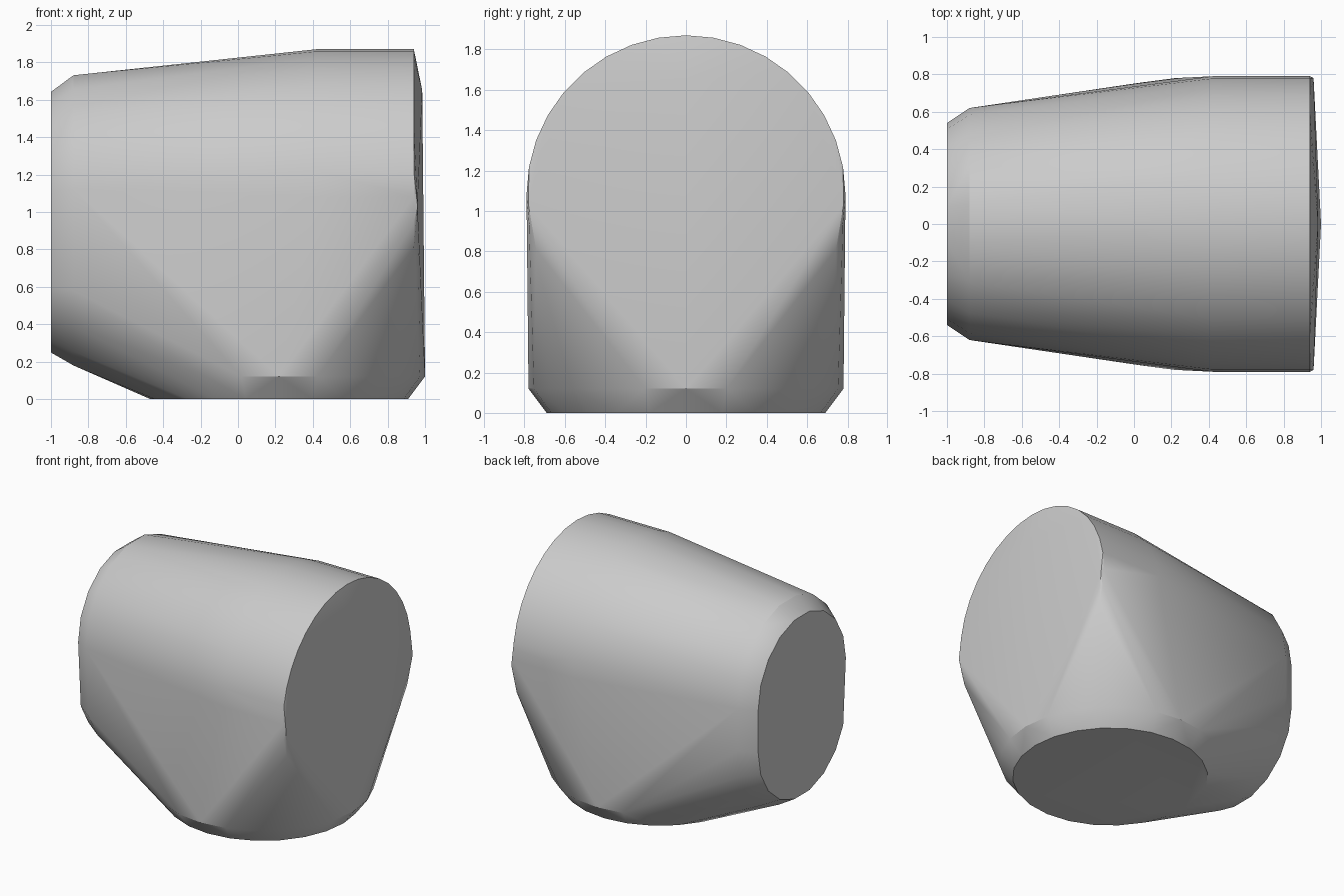
import bpy, bmesh
from math import sin, cos, pi, radians

cube = bpy.data.objects.get("Cube")
if cube:
    bpy.data.objects.remove(cube, do_unlink=True)

grey = bpy.data.materials.new("plain grey")
grey.use_nodes = True
colour = (0.6, 0.6, 0.6, 1)
grey.diffuse_color = colour
grey.node_tree.nodes["Principled BSDF"].inputs["Base Color"].default_value = colour


def upright_ring(x, radius, top, bottom, start=0, end=360, steps=18):
    """Rounded outline facing x: half circles centred at heights top and bottom."""
    points = []
    for i in range(steps + 1):
        a = radians(start + (end - start) * i / steps)
        centre = top if sin(a) >= 0 else bottom
        points.append((x, radius * cos(a), centre + radius * sin(a)))
    return points


def flat_ring(z, radius, x=0.22, steps=24):
    """Circle lying level at height z."""
    return [(x + radius * cos(2 * pi * i / steps),
             radius * sin(2 * pi * i / steps), z) for i in range(steps)]


# Large end: a short round barrel with a slightly domed cap
points = upright_ring(0.94, 0.79, 1.08, 1.08, -20, 200, 22)
points += upright_ring(0.42, 0.79, 1.08, 1.08, 0, 180, 18)
points += [(0.985, 0, 1.65), (0.96, 0.78, 1.03), (0.96, -0.78, 1.03)]

# Small end: bevelled oval
points += upright_ring(-0.88, 0.62, 1.12, 0.79)
points += upright_ring(-1.0, 0.54, 1.11, 0.78)

# Round foot with a bevelled lower edge
points += flat_ring(0.12, 0.78)
points += flat_ring(0, 0.69)

# Wrap one convex skin around all the sections
bm = bmesh.new()
for p in points:
    bm.verts.new(p)
bmesh.ops.remove_doubles(bm, verts=bm.verts, dist=0.001)
hull = bmesh.ops.convex_hull(bm, input=bm.verts)
loose = {g for key in ("geom_interior", "geom_unused") for g in hull[key]
         if isinstance(g, bmesh.types.BMVert)}
bmesh.ops.delete(bm, geom=list(loose), context='VERTS')
bmesh.ops.dissolve_limit(bm, angle_limit=radians(1), verts=bm.verts, edges=bm.edges)
bmesh.ops.recalc_face_normals(bm, faces=bm.faces)

mesh = bpy.data.meshes.new("rounded_body")
bm.to_mesh(mesh)
bm.free()
mesh.materials.append(grey)
body = bpy.data.objects.new("rounded_body", mesh)
bpy.context.collection.objects.link(body)

bpy.ops.object.select_all(action='DESELECT')
body.select_set(True)
bpy.context.view_layer.objects.active = body
bpy.ops.object.shade_smooth_by_angle(angle=radians(30))
